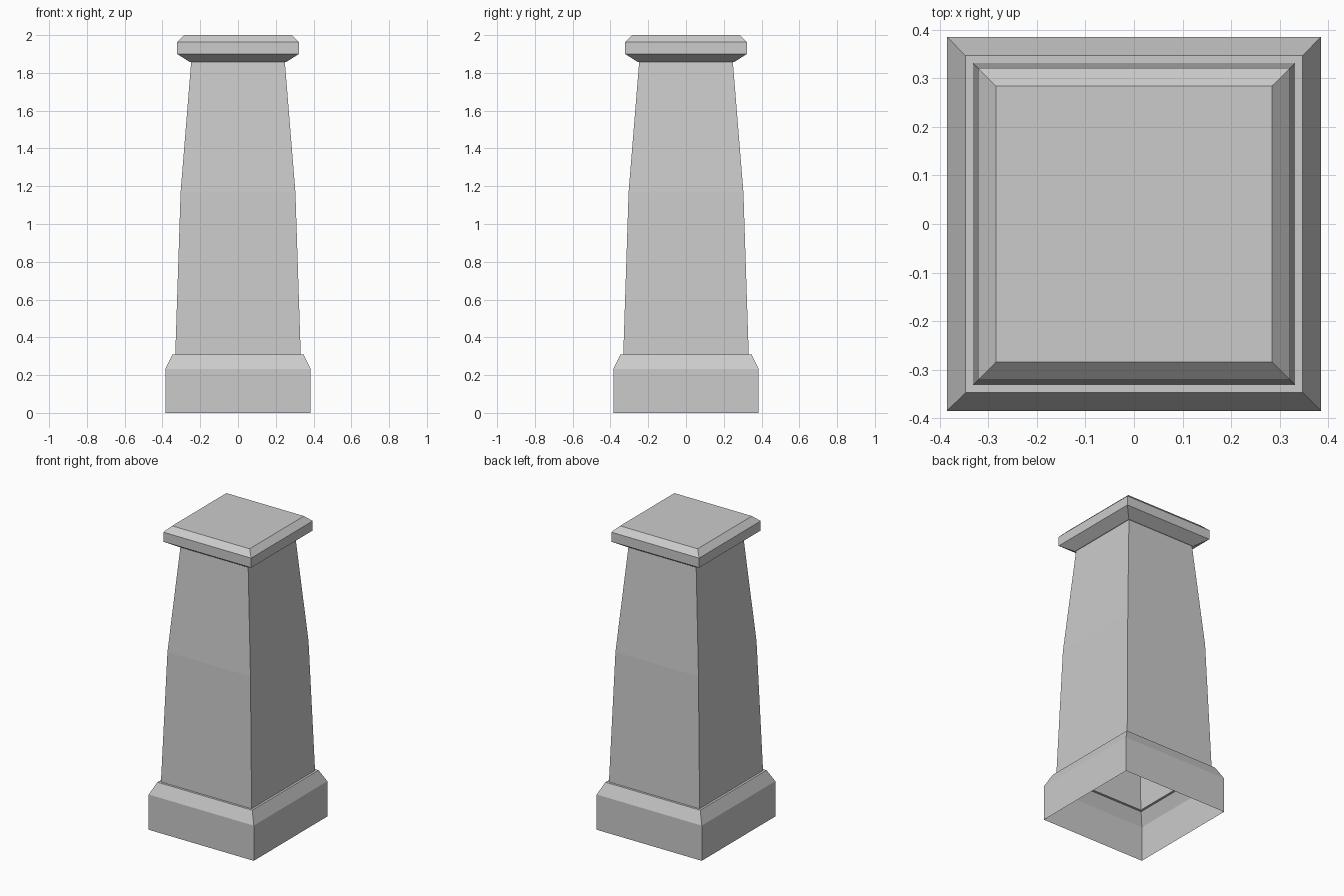
import bpy, bmesh

cube = bpy.data.objects.get("Cube")
if cube:
    bpy.data.objects.remove(cube, do_unlink=True)

stone = bpy.data.materials.new("grey_stone")
stone.use_nodes = True
GREY = (0.6, 0.6, 0.6, 1.0)
stone.diffuse_color = GREY
stone.node_tree.nodes["Principled BSDF"].inputs["Base Color"].default_value = GREY


def square_loft(name, profile, close_top=False):
    """Sweep a (half width, height) profile around a square, open underneath."""
    bm = bmesh.new()
    rings = [[bm.verts.new((sx * r, sy * r, z))
              for sx, sy in ((-1, -1), (1, -1), (1, 1), (-1, 1))]
             for r, z in profile]
    for low, high in zip(rings, rings[1:]):
        for i in range(4):
            j = (i + 1) % 4
            bm.faces.new((low[i], low[j], high[j], high[i]))
    if close_top:
        bm.faces.new(rings[-1])
    mesh = bpy.data.meshes.new(name)
    bm.to_mesh(mesh)
    bm.free()
    mesh.materials.append(stone)
    obj = bpy.data.objects.new(name, mesh)
    bpy.context.collection.objects.link(obj)
    return obj


# Hollow plinth with a chamfer and a narrow ledge
square_loft("plinth", [(0.385, 0), (0.385, 0.233), (0.347, 0.31), (0.332, 0.31)])

# Shaft that tapers more steeply in its upper part
square_loft("shaft", [(0.332, 0.31), (0.304, 1.167), (0.248, 1.858)])

# Cap flaring out from the shaft, with a bevelled top
square_loft("cap", [(0.248, 1.858), (0.256, 1.858), (0.322, 1.9),
                    (0.322, 1.963), (0.284, 2.0)], close_top=True)
